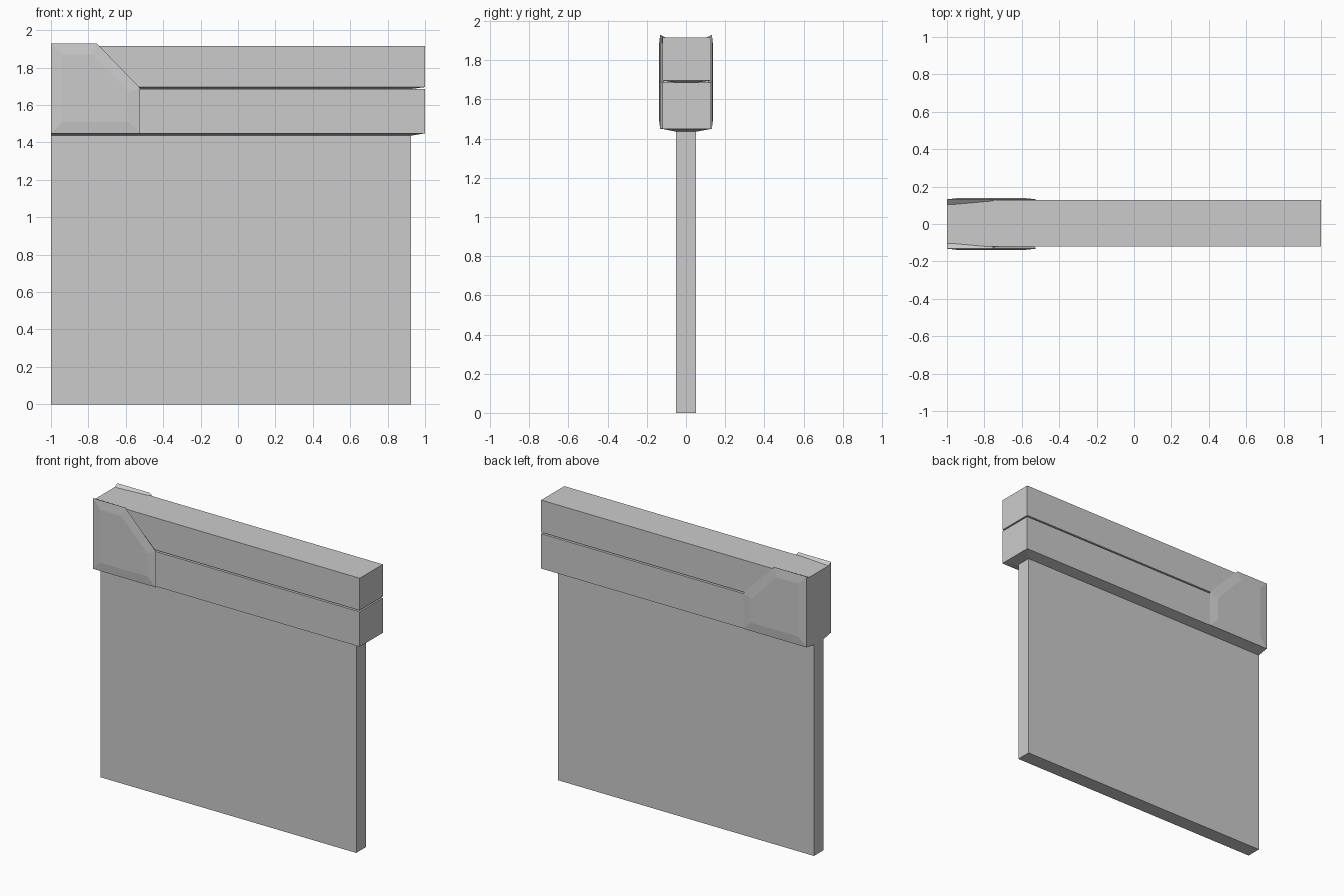
import bpy, bmesh

if "Cube" in bpy.data.objects:
    bpy.data.objects.remove(bpy.data.objects["Cube"])

grey = bpy.data.materials.new("stone_grey")
grey.diffuse_color = (0.6, 0.6, 0.6, 1)
grey.use_nodes = True
grey.node_tree.nodes["Principled BSDF"].inputs["Base Color"].default_value = grey.diffuse_color


def loft(name, rings):
    """Join equal-length rings of points into a closed solid."""
    bm = bmesh.new()
    loops = [[bm.verts.new(p) for p in ring] for ring in rings]
    n = len(loops[0])
    for a, b in zip(loops, loops[1:]):
        for i in range(n):
            j = (i + 1) % n
            bm.faces.new((a[i], a[j], b[j], b[i]))
    bm.faces.new(loops[0])
    bm.faces.new(loops[-1])
    bmesh.ops.recalc_face_normals(bm, faces=bm.faces)
    mesh = bpy.data.meshes.new(name)
    bm.to_mesh(mesh)
    bm.free()
    mesh.materials.append(grey)
    obj = bpy.data.objects.new(name, mesh)
    bpy.context.collection.objects.link(obj)
    return obj


def rect(x0, x1, y0, y1, z):
    return [(x0, y0, z), (x1, y0, z), (x1, y1, z), (x0, y1, z)]


def beam(name, x0, x1, z0, z1, lip, lip_x1):
    """Box whose underside tapers down to a narrower lip."""
    loft(name, [rect(x0, lip_x1, -0.055, 0.055, z0 - lip),
                rect(x0, x1, -0.12, 0.128, z0),
                rect(x0, x1, -0.12, 0.128, z1)])


# Thin wall panel
loft("wall_panel", [rect(-1, 0.925, -0.05, 0.052, 0),
                    rect(-1, 0.925, -0.05, 0.052, 1.437)])

# Two stacked rails and the solid end block
beam("lower_rail", -0.76, 1, 1.449, 1.686, 0.013, 0.925)
beam("upper_rail", -0.76, 1, 1.696, 1.915, 0.010, 0.925)
beam("end_block", -1, -0.76, 1.449, 1.915, 0.013, -0.76)

# Bevelled corner plates on both faces
rim = [(-1, 1.93), (-0.755, 1.93), (-0.525, 1.692), (-0.525, 1.449), (-1, 1.449)]
raised = [(-0.94, 1.87), (-0.78, 1.87), (-0.585, 1.668), (-0.585, 1.51), (-0.94, 1.51)]
root = [(-1, 0.10, 1.913), (-0.755, 0.122, 1.913), (-0.535, 0.115, 1.685),
        (-0.535, 0.115, 1.452), (-1, 0.10, 1.452)]
for side, name in ((-1, "front_corner_plate"), (1, "back_corner_plate")):
    loft(name, [[(x, side * y, z) for x, y, z in root],
                [(x, side * 0.132, z) for x, z in rim],
                [(x, side * 0.139, z) for x, z in raised]])
